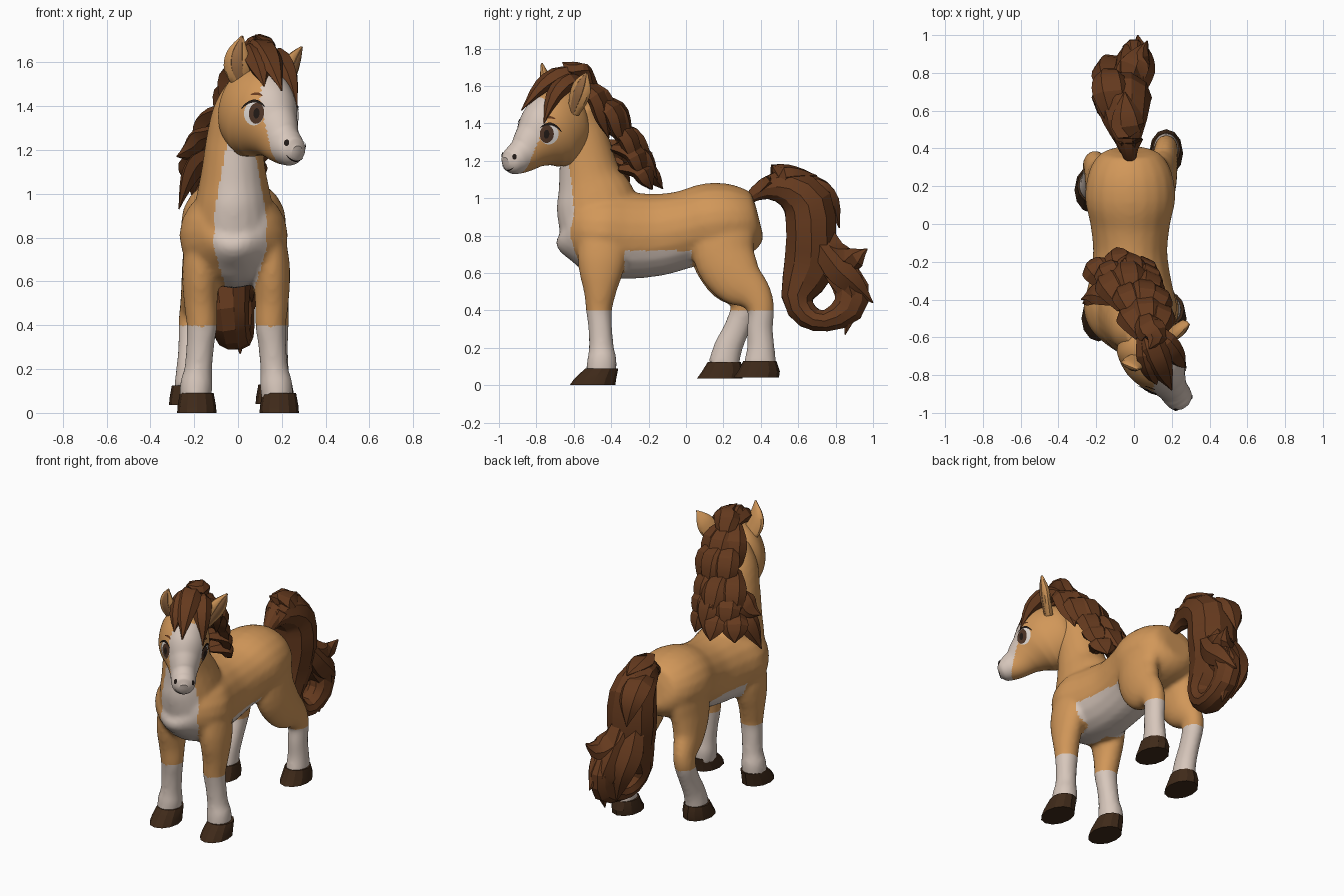
import bpy, bmesh, math, random
from mathutils import Vector, Matrix
from mathutils.bvhtree import BVHTree

random.seed(4)
if "Cube" in bpy.data.objects:
    bpy.data.objects.remove(bpy.data.objects["Cube"])


def material(name, *rgb):
    m = bpy.data.materials.new(name)
    m.use_nodes = True
    m.diffuse_color = (*rgb, 1)
    m.node_tree.nodes["Principled BSDF"].inputs["Base Color"].default_value = (*rgb, 1)
    return m


coat = material("tan coat", .64, .31, .1)
white = material("pale markings", .68, .57, .5)
hair = material("brown hair", .13, .042, .013)
horn = material("dark hoof", .05, .023, .01)
inner = material("inner ear", .36, .17, .065)
sclera = material("eye white", .75, .7, .66)
iris = material("eye brown", .075, .035, .02)
dark = material("dark line", .015, .01, .008)


def spline(rows, steps):
    """Smooth rows of numbers with a Catmull-Rom curve."""
    p = [Vector(r) for r in rows]
    result = []
    for i in range(len(p) - 1):
        a, b, c, d = p[max(i - 1, 0)], p[i], p[i + 1], p[min(i + 2, len(p) - 1)]
        for k in range(steps):
            t = k / steps
            result.append(b + (c - a) * (t / 2) + (a * 2 - b * 5 + c * 4 - d) * (t * t / 2)
                          + (b * 3 - a - c * 3 + d) * (t ** 3 / 2))
    return result + [p[-1]]


def tube(bm, rows, sides=20, steps=4, out=None, axis=None):
    """Loft ellipses; each row is x, y, z, width radius, depth radius."""
    pts = spline(rows, steps)
    pos = [Vector(p[:3]) for p in pts]
    rings = []
    for i, p in enumerate(pts):
        t = axis if axis else (pos[min(i + 1, len(pos) - 1)] - pos[max(i - 1, 0)]).normalized()
        side = out.cross(t) if out else Vector((1, 0, 0)) - t * t.x
        side.normalize()
        up = t.cross(side)
        w, d = max(p[3], .003), max(p[4], .003)
        angles = [math.tau * k / sides for k in range(sides)]
        rings.append([bm.verts.new(pos[i] + side * (w * math.cos(q)) + up * (d * math.sin(q)))
                      for q in angles])
    for r, s in zip(rings, rings[1:]):
        for k in range(sides):
            bm.faces.new((r[k - 1], r[k], s[k], s[k - 1]))
    bm.faces.new(rings[0])
    bm.faces.new(rings[-1])


def finish(name, bm, mats, angle=35, rule=None, fuse=0, matrix=None):
    """Make an object, optionally fuse its volumes, colour faces by a rule."""
    if not name.startswith("face"):
        bmesh.ops.recalc_face_normals(bm, faces=bm.faces)
    me = bpy.data.meshes.new(name)
    bm.to_mesh(me)
    bm.free()
    ob = bpy.data.objects.new(name, me)
    bpy.context.collection.objects.link(ob)
    if fuse:
        rm = ob.modifiers.new("fuse", "REMESH")
        rm.mode, rm.voxel_size = "VOXEL", fuse
        sm = ob.modifiers.new("soften", "SMOOTH")
        sm.factor, sm.iterations = .5, 8
        shape = ob.evaluated_get(bpy.context.evaluated_depsgraph_get())
        me = bpy.data.meshes.new_from_object(shape)
        ob.modifiers.clear()
        ob.data = me
    me.materials.clear()
    for m in mats:
        me.materials.append(m)
    if rule:
        for f in me.polygons:
            f.material_index = int(rule(f.center, f.normal))
    if matrix:
        ob.matrix_world = matrix
    for o in bpy.context.selected_objects:
        o.select_set(False)
    ob.select_set(True)
    bpy.context.view_layer.objects.active = ob
    bpy.ops.object.shade_smooth_by_angle(angle=math.radians(angle))


# Body: torso, neck and legs fused into one skin
body = bmesh.new()
torso = [(.39, .89, .1, .09), (.365, .885, .165, .15), (.28, .875, .218, .192), (.14, .87, .24, .213),
         (0, .835, .212, .207), (-.15, .805, .197, .22), (-.3, .8, .218, .232), (-.44, .81, .248, .232),
         (-.55, .825, .215, .2), (-.63, .83, .135, .14), (-.655, .84, .06, .07)]
tube(body, [(-.02, *r) for r in torso])
tube(body, [(-.02, -.46, .86, .195, .22), (-.02, -.485, 1, .168, .212), (-.02, -.515, 1.12, .145, .168),
            (-.015, -.535, 1.25, .13, .142), (0, -.56, 1.38, .112, .125), (.04, -.58, 1.5, .08, .09)])
front = [(.14, -.46, .92, .02, .04), (.148, -.455, .83, .065, .11), (.16, -.45, .7, .082, .13),
         (.163, -.455, .6, .083, .117), (.162, -.46, .5, .077, .088), (.157, -.465, .4, .07, .07),
         (.165, -.458, .3, .064, .064), (.173, -.452, .2, .064, .067), (.182, -.45, .13, .075, .08),
         (.188, -.455, .05, .07, .08)]
for s in (-1, 1):
    tube(body, [(s * x - .008, *r) for x, *r in front])
tube(body, [(.08, .21, .95, .03, .06), (.11, .205, .86, .08, .16), (.13, .2, .7, .088, .165),
            (.15, .27, .57, .08, .145), (.165, .36, .49, .066, .1), (.17, .4, .41, .062, .073),
            (.17, .395, .3, .058, .07), (.17, .4, .2, .062, .075), (.17, .395, .1, .07, .09)])
tube(body, [(-.1, .21, .95, .03, .06), (-.15, .2, .86, .08, .16), (-.165, .19, .7, .088, .165),
            (-.18, .23, .57, .08, .13), (-.2, .3, .48, .066, .088), (-.21, .31, .41, .062, .073),
            (-.215, .27, .3, .058, .07), (-.22, .225, .2, .062, .077), (-.225, .2, .1, .07, .085)])


def markings(c, n):
    socks = c.z < .395
    belly = c.z < .72 and -.33 < c.y < .03
    width = .12 - .18 * max(0, c.z - .9) - .3 * max(0, .75 - c.z)
    chest = c.y < -.33 and n.y < .3 and c.z > .5 and abs(c.x - .01) < width
    return socks or belly or chest


finish("body", body, [coat, white], rule=markings, fuse=.014)

# Hooves
for name, x, low, top, z in (("front_right_hoof", -.188, -.5, -.45, 0), ("front_left_hoof", .188, -.5, -.45, 0),
                             ("hind_right_hoof", -.225, .18, .205, .035), ("hind_left_hoof", .17, .375, .395, .04)):
    bm = bmesh.new()
    tube(bm, [(x, low, z, .09, .122), (x, low + .015, z + .035, .087, .112), (x, top, z + .09, .077, .088)],
         12, 1, axis=Vector((0, 0, 1)))
    finish(name, bm, [horn], 25)

# Head, built facing forward and then turned to its left
turn = (Matrix.Translation((.065, -.67, 1.375)) @ Matrix.Rotation(math.radians(38), 4, "Z")
        @ Matrix.Rotation(math.radians(6), 4, "Y"))
head = bmesh.new()
skull = [(.14, .03, .06, .08), (.08, .02, .13, .175), (-.03, -.005, .155, .21), (-.11, -.045, .142, .188),
         (-.18, -.095, .106, .134), (-.24, -.142, .081, .1), (-.295, -.17, .075, .08),
         (-.335, -.182, .062, .062), (-.358, -.187, .03, .03)]
tube(head, [(0, *r) for r in skull], 64, 10)
bmesh.ops.recalc_face_normals(head, faces=head.faces)
skin = BVHTree.FromBMesh(head)


def blaze(c, n):
    muzzle = c.y < -.255 + .3 * (c.z + .18)
    stripe = abs(c.x - .008) < .036 + .1 * max(0, c.z) and c.y < -.1 and n.y < -.3 and n.z > -.2 and c.z < .16
    return muzzle or stripe


finish("head", head, [coat, white], rule=blaze, matrix=turn)


def decal(name, spot, s, rx, ry, mat, lift, cx=0, cy=0, bend=0):
    """Thin curved oval plate laid on the head."""
    loc, n, _, _ = skin.find_nearest(Vector(spot))
    back = Vector((0, 0, 1)).cross(n).normalized() * s
    up = n.cross(back) * s
    bm = bmesh.new()

    def place(r, q):
        dx = cx + rx * r * math.cos(q)
        p = loc + back * dx + up * (cy + ry * r * math.sin(q) - bend * dx * dx)
        hit = skin.ray_cast(p + n * .08, -n)[0]
        return bm.verts.new((hit or p) + n * lift)

    rings = [[place(r, math.tau * k / 20) for k in range(20)] for r in (.3, .65, 1)]
    bm.faces.new(rings[0])
    for a, b in zip(rings, rings[1:]):
        for k in range(20):
            bm.faces.new((a[k - 1], b[k - 1], b[k], a[k]))
    bm.normal_update()
    for f in bm.faces:
        if f.normal.dot(n) < 0:
            f.normal_flip()
    finish("face_" + name, bm, [mat], matrix=turn)


# Eyes, lashes, brows, nostrils and mouth
for side, s in (("left", 1), ("right", -1)):
    eye = (s * .115, -.168, -.02)
    decal(side + "_eye_white", eye, s, .052, .056, sclera, .004)
    decal(side + "_iris", eye, s, .038, .048, iris, .006, cx=-.013)
    decal(side + "_pupil", eye, s, .015, .024, dark, .008, cx=-.015)
    decal(side + "_lash", eye, s, .06, .007, dark, .009, cx=.008, cy=.056, bend=9)
    decal(side + "_brow", eye, s, .03, .006, hair, .005, cy=.09, bend=8)
    decal(side + "_nostril", (s * .05, -.34, -.15), s, .012, .016, dark, .004)
decal("mouth", (0, -.35, -.23), 1, .05, .004, dark, .004, bend=-5)

# Ears with a darker hollow
ears = {"right_ear": (Vector((-.1, -1, .2)), [(.02, -.7, 1.49, .035, .025), (0, -.73, 1.57, .063, .03),
                                              (0, -.75, 1.64, .052, .025), (.02, -.77, 1.72, .005, .005)]),
        "left_ear": (Vector((.9, -.4, .1)), [(.175, -.6, 1.46, .035, .025), (.225, -.57, 1.55, .06, .03),
                                             (.255, -.55, 1.61, .05, .025), (.29, -.53, 1.67, .005, .005)])}
for name, (out, rows) in ears.items():
    out.normalize()
    bm = bmesh.new()
    tube(bm, rows, 12, out=out)
    finish(name, bm, [coat])
    bm = bmesh.new()
    tube(bm, [(*(Vector(r[:3]) + out * .7 * r[4]), r[3] * .5, r[4] * .5) for r in rows], 10, out=out)
    finish(name + "_hollow", bm, [inner])


def lock(bm, path, width, thick, out):
    """Flattened pointed strand through four points."""
    shape = (.5, 1, .8, 0)
    tube(bm, [(*p, width * f, thick * f) for p, f in zip(path, shape)], 6, 3, Vector(out).normalized())


# Mane: staggered rows of broad strands down the crest
mane = bmesh.new()
crest = [(.08, -.56, 1.62), (.045, -.47, 1.53), (0, -.41, 1.39), (-.03, -.355, 1.27), (-.05, -.32, 1.16)]
for i, c in enumerate(crest):
    spread = .6 + .13 * i
    for lat in ((-1, -.1, .9), (-.7, .3, 1))[i % 2]:
        root = Vector(c) + Vector((lat * .06 * spread, -.03 * abs(lat), 0))
        d = Vector((lat * .08 * spread - .03, .22 - .05 * abs(lat), -.3 + .045 * i)) * random.uniform(.9, 1.15)
        puff = Vector((lat * .03, .045, .03))
        lock(mane, [root, root + d * .35 + puff, root + d * .7 + puff * .5, root + d],
             .085, .045, (lat * .6, 1, .4))
for path in ([(-.08, -.4, 1.3), (-.17, -.36, 1.26), (-.22, -.37, 1.2), (-.28, -.4, 1.17)],
             [(-.08, -.36, 1.2), (-.18, -.36, 1.14), (-.23, -.38, 1.06), (-.27, -.42, .93)]):
    lock(mane, path, .075, .035, (-1, .5, .2))
lock(mane, [(-.03, -.4, 1.36), (-.04, -.32, 1.33), (-.05, -.26, 1.27), (-.05, -.18, 1.24)], .08, .05, (0, 1, 1))
finish("mane", mane, [hair], 22)

# Forelock
fore = bmesh.new()
for path, w in (([(.06, -.53, 1.6), (.1, -.65, 1.66), (.15, -.77, 1.6), (.2, -.88, 1.47)], .075),
                ([(.08, -.54, 1.6), (.17, -.63, 1.62), (.23, -.71, 1.54), (.27, -.76, 1.4)], .06),
                ([(.05, -.55, 1.61), (.07, -.69, 1.64), (.1, -.79, 1.57), (.12, -.85, 1.49)], .06),
                ([(.05, -.48, 1.56), (.08, -.55, 1.66), (.11, -.6, 1.69), (.08, -.66, 1.725)], .08)):
    lock(fore, path, w, .05, (.2, -.4, 1))
finish("forelock", fore, [hair], 22)

# Tail: a thick curl with loose strands
tail = bmesh.new()
tube(tail, [(-.02, .34, 1, .03, .03), (-.03, .42, 1.05, .06, .06), (-.045, .54, 1.055, .115, .105),
            (-.06, .65, .97, .15, .14), (-.065, .67, .8, .16, .14), (-.065, .66, .63, .13, .145),
            (-.05, .595, .47, .1, .09), (-.03, .65, .37, .085, .07), (-.01, .75, .345, .08, .06),
            (0, .865, .41, .075, .09), (0, .89, .53, .07, .09), (0, .85, .66, .03, .03)], 10, 2)
for path, w, d in (([(-.04, .72, .85), (-.02, .81, .64), (0, .89, .48), (.01, .85, .27)], .1, .1),
                   ([(-.13, .7, .85), (-.14, .78, .66), (-.12, .84, .52), (-.07, .84, .33)], .085, .08),
                   ([(-.08, .7, .9), (-.04, .78, .72), (.03, .88, .67), (.07, .97, .73)], .1, .07),
                   ([(.01, .68, .8), (.03, .8, .63), (.03, .9, .54), (.02, 1, .44)], .08, .08),
                   ([(-.03, .38, 1.02), (-.03, .49, 1.12), (-.04, .59, 1.13), (-.05, .7, 1.12)], .09, .05),
                   ([(-.1, .55, 1.06), (-.12, .69, 1.06), (-.13, .78, .98), (-.13, .82, .84)], .1, .06)):
    lock(tail, path, w, d, (0, 1, .6))
finish("tail", tail, [hair], 22)
